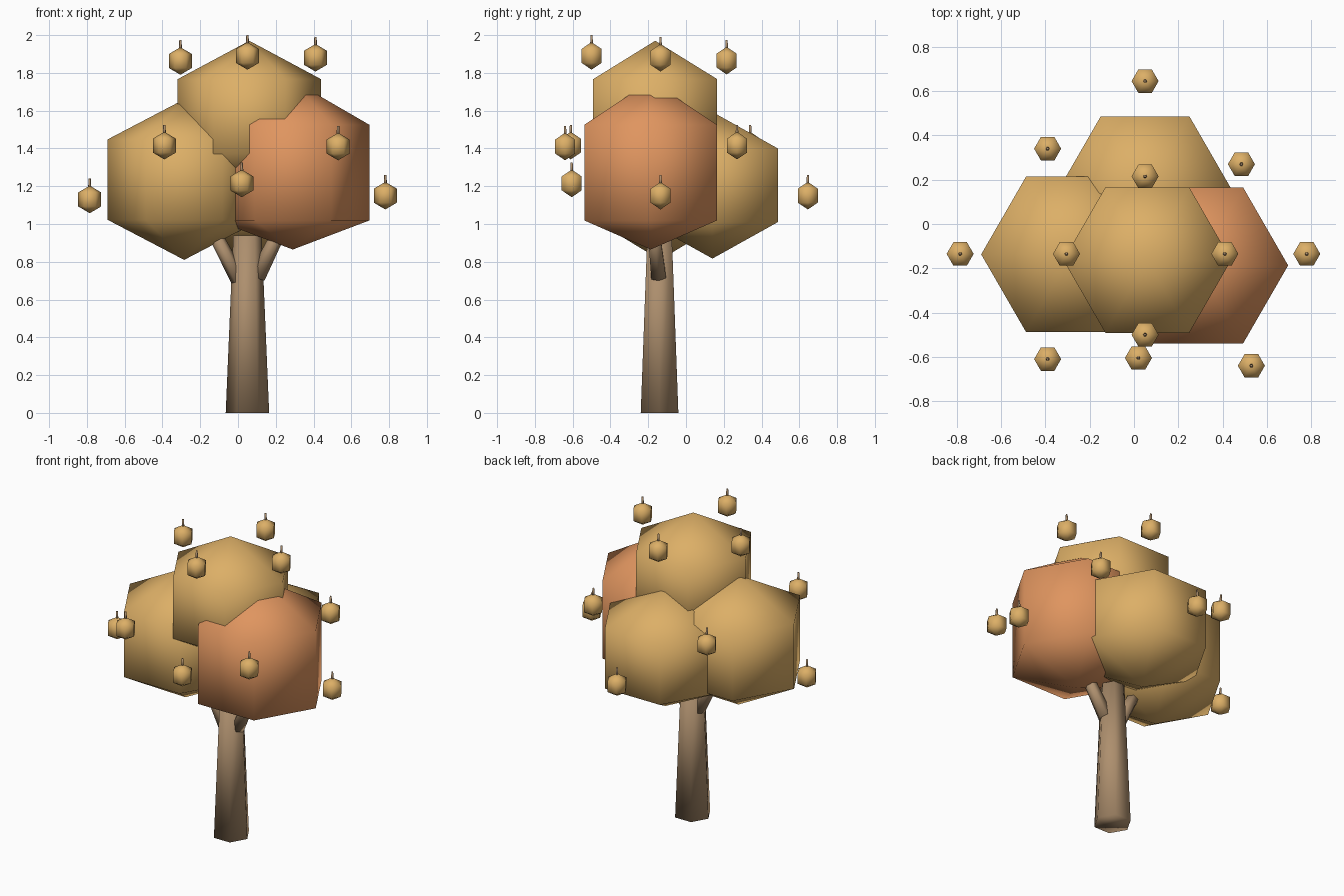
import bpy, bmesh
from math import cos, sin, pi
from mathutils import Vector

cube = bpy.data.objects.get("Cube")
if cube:
    bpy.data.objects.remove(cube, do_unlink=True)


def material(name, rgb):
    m = bpy.data.materials.new(name)
    m.use_nodes = True
    m.diffuse_color = (*rgb, 1)
    m.node_tree.nodes["Principled BSDF"].inputs["Base Color"].default_value = (*rgb, 1)
    return m


golden = material("golden_leaf", (0.72, 0.43, 0.135))
orange = material("orange_leaf", (0.74, 0.30, 0.115))
bark = material("bark", (0.42, 0.275, 0.155))


def lathe(name, mat, profile, location, direction=(0, 0, 1), sides=6):
    """Six-sided smooth solid turned from (radius, height) points; ends close in a fan or cap."""
    bm = bmesh.new()
    rings = []
    for r, z in profile:
        if r == 0:
            rings.append([bm.verts.new((0, 0, z))] * sides)
        else:
            rings.append([bm.verts.new((r * cos(2 * pi * i / sides), r * sin(2 * pi * i / sides), z))
                          for i in range(sides)])
    for low, high in zip(rings, rings[1:]):
        for i in range(sides):
            j = (i + 1) % sides
            corners = list(dict.fromkeys([low[i], low[j], high[j], high[i]]))
            bm.faces.new(corners)
    for ring in (rings[0][::-1], rings[-1]):
        if ring[0] is not ring[1]:
            bm.faces.new(ring)
    bmesh.ops.recalc_face_normals(bm, faces=bm.faces)
    for f in bm.faces:
        f.smooth = True
    mesh = bpy.data.meshes.new(name)
    bm.to_mesh(mesh)
    bm.free()
    mesh.materials.append(mat)
    ob = bpy.data.objects.new(name, mesh)
    ob.location = location
    d = Vector(direction)
    if d.x or d.y:
        ob.rotation_euler = Vector((0, 0, 1)).rotation_difference(d).to_euler()
    bpy.context.collection.objects.link(ob)
    return ob


def blob(name, mat, location, radius, bottom, ring, top):
    return lathe(name, mat, [(0, -bottom), (radius, -ring), (radius, ring), (0, top)], location)


# Leaf crowns
blob("crown_right", golden, (-0.285, -0.137, 1.235), 0.405, 0.425, 0.213, 0.425)
blob("crown_top", golden, (0.06, -0.163, 1.57), 0.379, 0.40, 0.197, 0.40)
blob("crown_back", golden, (0.05, 0.14, 1.205), 0.40, 0.388, 0.195, 0.388)
blob("crown_left", orange, (0.29, -0.187, 1.272), 0.406, 0.407, 0.253, 0.488)

# Trunk and branches
lathe("trunk", bark, [(0.115, 0), (0.075, 0.94)], (0.05, -0.14, 0))
for side, start, end in (("right", (0.015, -0.14, 0.685), (-0.14, -0.14, 0.98)),
                         ("left", (0.10, -0.145, 0.72), (0.24, -0.175, 1.0))):
    axis = Vector(end) - Vector(start)
    lathe("branch_" + side, bark, [(0.045, 0), (0.035, axis.length)], start, axis)

# Small fruit with stems floating around the crown
fruit_spots = [
    (0.05, -0.50, 1.89), (0.05, 0.215, 1.865), (0.41, -0.135, 1.88), (-0.305, -0.135, 1.863),
    (-0.39, -0.61, 1.415), (0.53, -0.64, 1.41), (0.485, 0.27, 1.415), (-0.39, 0.34, 1.415),
    (0.02, -0.605, 1.215), (-0.785, -0.135, 1.13), (0.78, -0.135, 1.15), (0.05, 0.645, 1.15),
]
for n, spot in enumerate(fruit_spots, 1):
    blob(f"fruit_{n}", golden, spot, 0.061, 0.073, 0.037, 0.073)
    lathe(f"fruit_stem_{n}", bark, [(0.009, 0.055), (0.006, 0.11)], spot)
